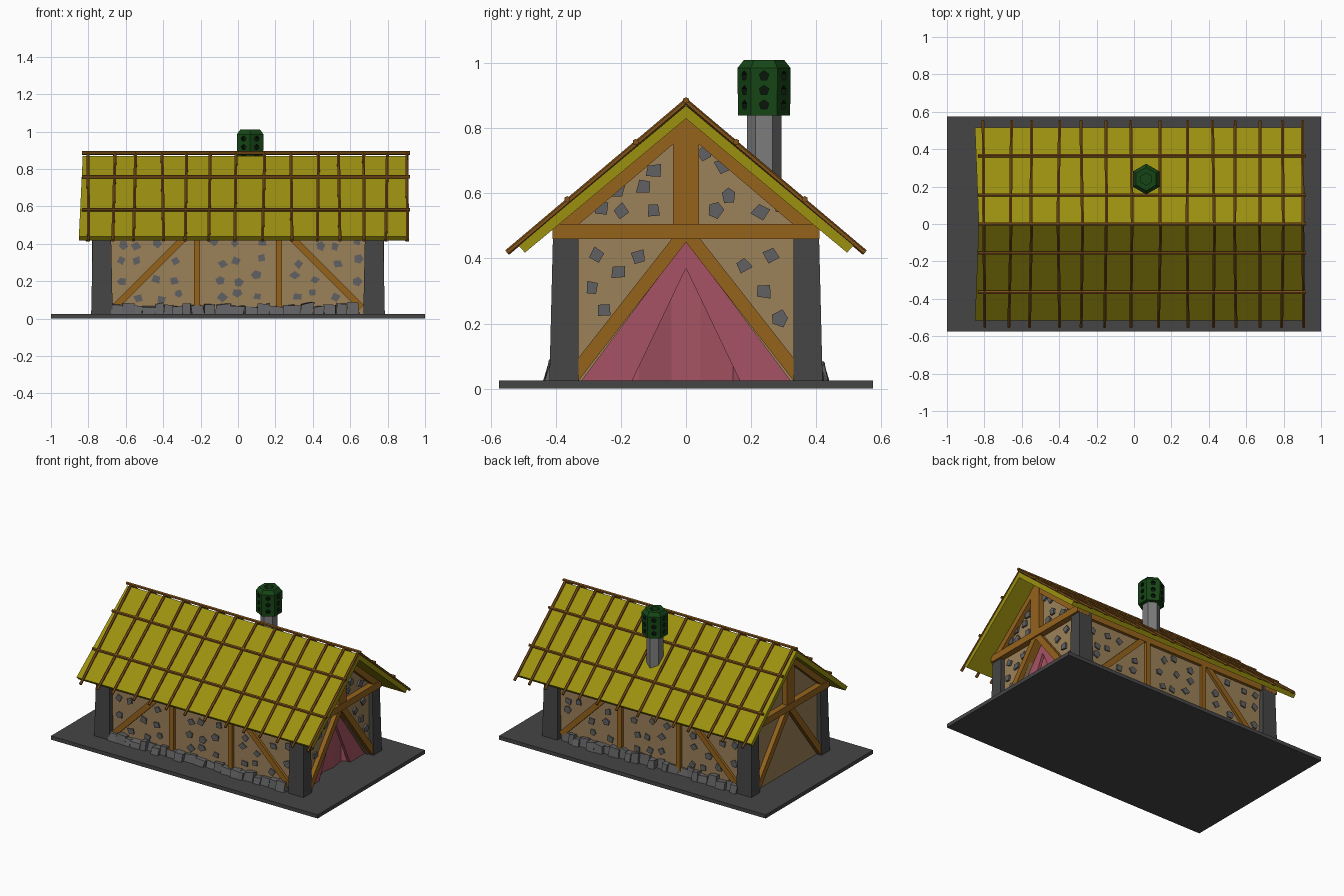
import bpy, bmesh, random
from math import sin, cos, pi
from mathutils import Vector, Matrix

if "Cube" in bpy.data.objects:
    bpy.data.objects.remove(bpy.data.objects["Cube"])

random.seed(7)
U = random.uniform


def material(name, r, g, b):
    m = bpy.data.materials.new(name)
    m.diffuse_color = (r, g, b, 1)
    m.use_nodes = True
    m.node_tree.nodes["Principled BSDF"].inputs["Base Color"].default_value = m.diffuse_color
    return m


WOOD = material("wood", 0.30, 0.125, 0.012)
PLASTER = material("plaster", 0.33, 0.22, 0.10)
THATCH = material("thatch", 0.33, 0.28, 0.005)
POLE = material("pole_wood", 0.22, 0.085, 0.01)
CLOTH = material("cloth", 0.38, 0.085, 0.125)
DARK = material("dark_stone", 0.06, 0.06, 0.06)
STONE = material("stone", 0.12, 0.12, 0.125)
GREEN = material("green_metal", 0.008, 0.06, 0.008)
SOOT = material("soot", 0.003, 0.008, 0.003)


def finish(bm, name, mat=None):
    bmesh.ops.recalc_face_normals(bm, faces=bm.faces[:])
    me = bpy.data.meshes.new(name)
    bm.to_mesh(me)
    bm.free()
    ob = bpy.data.objects.new(name, me)
    bpy.context.collection.objects.link(ob)
    if mat:
        me.materials.append(mat)
    return ob


def prism(bm, pts, a, b, axis):
    """Extrude a 2D outline from a to b along x (yz outline) or y (xz outline)."""
    put = (lambda p, d: (d, p[0], p[1])) if axis == 'x' else (lambda p, d: (p[0], d, p[1]))
    lo = [bm.verts.new(put(p, a)) for p in pts]
    hi = [bm.verts.new(put(p, b)) for p in pts]
    bm.faces.new(lo)
    bm.faces.new(hi)
    n = len(pts)
    for i in range(n):
        bm.faces.new((lo[i], lo[(i + 1) % n], hi[(i + 1) % n], hi[i]))


def beam(bm, p, q, w, a, b, axis):
    p, q = Vector(p), Vector(q)
    d = (q - p).normalized()
    n = Vector((-d.y, d.x)) * w / 2
    prism(bm, [p + n, q + n, q - n, p - n], a, b, axis)


def pole(bm, p, q, r, sides=6):
    p, q = Vector(p), Vector(q)
    rot = (q - p).to_track_quat('Z', 'Y').to_matrix().to_4x4()
    bmesh.ops.create_cone(bm, cap_ends=True, segments=sides, radius1=r, radius2=r,
                          depth=(q - p).length, matrix=Matrix.Translation((p + q) / 2) @ rot)


def loft(bm, rings, cx, cy, sides=6):
    """Stack of (z, radius) rings with a vertex pointing along y."""
    prev = None
    for i, (z, r) in enumerate(rings):
        ring = [bm.verts.new((cx + r * sin(2 * pi * k / sides), cy + r * cos(2 * pi * k / sides), z))
                for k in range(sides)]
        if prev:
            for k in range(sides):
                j = (k + 1) % sides
                bm.faces.new((prev[k], prev[j], ring[j], ring[k]))
        if i in (0, len(rings) - 1):
            bm.faces.new(ring)
        prev = ring


def pebble(bm, u, v, a, b, axis):
    n, t = random.choice((4, 4, 5)), U(0, 6)
    pts = [(u + U(.02, .033) * cos(t + 2 * pi * k / n), v + U(.02, .03) * sin(t + 2 * pi * k / n))
           for k in range(n)]
    prism(bm, pts, a, b, axis)


# Ground slab
bm = bmesh.new()
prism(bm, [(-1, 0), (1, 0), (1, .025), (-1, .025)], -.575, .575, 'y')
finish(bm, "base_slab", DARK)

# House body and the gable wall with its tent-shaped doorway
bm = bmesh.new()
house = [(.38, .025), (.38, .5), (0, .825), (-.38, .5), (-.38, .025)]
prism(bm, house, -.75, .66, 'x')
finish(bm, "house_body", PLASTER)
bm = bmesh.new()
prism(bm, house + [(-.32, .025), (0, .455), (.32, .025)], .66, .75, 'x')
finish(bm, "door_gable_wall", PLASTER)

# Tapered corner pillars
bm = bmesh.new()
for sx in (-1, 1):
    for sy in (-1, 1):
        lo = [bm.verts.new((sx * x, sy * y, .025)) for x, y in ((.67, .33), (.785, .33), (.785, .42), (.67, .42))]
        hi = [bm.verts.new((sx * x, sy * y, .51)) for x, y in ((.68, .33), (.775, .33), (.775, .408), (.68, .408))]
        bm.faces.new(lo)
        bm.faces.new(hi)
        for i in range(4):
            j = (i + 1) % 4
            bm.faces.new((lo[i], lo[j], hi[j], hi[i]))
finish(bm, "corner_pillars", DARK)

# Timber framing on the gables
bm = bmesh.new()
for s in (-1, 1):
    a, b = s * .70, s * .785
    beam(bm, (-.41, .483), (.41, .483), .045, a, s * .79, 'x')
    prism(bm, [(-.04, .46), (.04, .46), (.04, .81), (0, .84), (-.04, .81)], a, b, 'x')
    for m in (-1, 1):
        prism(bm, [(m * .41, .5), (0, .84), (0, .785), (m * .335, .5)], a, s * .782, 'x')
        prism(bm, [(m * .33, .025), (m * .33, .095), (m * .04, .465), (0, .465), (0, .45)], a, s * .78, 'x')
finish(bm, "gable_timbers", WOOD)

# Timber framing on the long walls
bm = bmesh.new()
for s in (-1, 1):
    a, b = s * .37, s * .40
    beam(bm, (-.70, .475), (.70, .475), .045, a, b, 'y')
    for m in (-1, 1):
        beam(bm, (m * .22, .025), (m * .22, .48), .032, a, b, 'y')
        beam(bm, (m * .66, .06), (m * .235, .485), .036, a, s * .398, 'y')
finish(bm, "side_timbers", WOOD)

# Stones set in the long walls
bm = bmesh.new()
for s in (-1, 1):
    for i in range(13):
        for k in range(4):
            x, z = -.63 + i * .105 + U(-.025, .025), .12 + k * .095 + U(-.02, .02)
            if abs(abs(x) - .22) > .045 and abs(abs(x) - .72 + z) > .055:
                pebble(bm, x, z, s * .37, s * .388, 'y')
finish(bm, "side_wall_stones", STONE)

# Stones set in the door gable
spots = [(-.10, .67), (-.13, .62), (-.21, .61), (-.26, .555), (-.20, .545), (-.10, .55), (.06, .725),
         (.115, .685), (.23, .63), (.13, .595), (.2, .67), (.09, .55), (.23, .545), (.29, .56),
         (-.275, .41), (-.21, .36), (-.145, .405), (-.29, .31), (-.25, .24),
         (.26, .41), (.175, .38), (.24, .30), (.29, .215)]
bm = bmesh.new()
for y, z in spots:
    pebble(bm, y, z, .74, .762, 'x')
finish(bm, "gable_stones", STONE)

# Rough footing stones along both long walls
bm = bmesh.new()
for s in (-1, 1):
    x = -.68
    while x < .64:
        w, h, d = U(.04, .085), U(.04, .065), U(.40, .438)
        vs = bmesh.ops.create_cube(bm, size=1)["verts"]
        for v in vs:
            v.co = (x + w / 2 + v.co.x * w * U(.8, 1.1),
                    s * ((d if v.co.y > 0 else .37) - (.012 if v.co.z > 0 else 0) + U(-.004, .004)),
                    .025 + (h * U(.8, 1.1) if v.co.z > 0 else 0))
        x += w * U(.85, 1.05)
finish(bm, "footing_stones", STONE)

# Door curtain: two drawn flaps and a pleated cloth behind them
bm = bmesh.new()
for m in (-1, 1):
    prism(bm, [(m * .325, .025), (0, .452), (0, .37), (m * .165, .025)], .705, .725, 'x')
finish(bm, "door_flaps", CLOTH)
bm = bmesh.new()
cols = [(-.17, .70), (-.145, .70), (-.045, .67), (.045, .685), (.145, .67), (.17, .70)]
rows = [[bm.verts.new((x, y, z)) for z in (.025, .44 - abs(y) * 1.3)] for y, x in cols]
for p, q in zip(rows, rows[1:]):
    bm.faces.new((p[0], q[0], q[1], p[1]))
finish(bm, "door_pleats", CLOTH)

# Thatched roof, its left end slightly longer at the eaves
bm = bmesh.new()
prism(bm, [(0, .87), (.515, .44), (.495, .418), (0, .83), (-.495, .418), (-.515, .44)], -.83, .91, 'x')
for v in bm.verts:
    if v.co.x < 0:
        v.co.x -= abs(v.co.y) * .04
finish(bm, "thatched_roof", THATCH)

# Lattice of poles over the thatch
bm = bmesh.new()
for x in (-.80, -.66, -.55, -.405, -.275, -.15, -.01, .14, .285, .43, .54, .675, .80, .905):
    for s in (-1, 1):
        pole(bm, (x + U(-.004, .004), 0, .882), (x + U(-.012, .008), s * .55, .418), .009)
for y, z in ((0, .886), (.155, .758), (.365, .582)):
    for s in ((1,) if y == 0 else (-1, 1)):
        pole(bm, (-.835, s * y, z), (.92, s * y, z), .010)
finish(bm, "roof_poles", POLE)

# Chimney pipe
CX, CY = .065, .24
bm = bmesh.new()
loft(bm, [(.58, .053), (.86, .053)], CX, CY)
finish(bm, "chimney_pipe", material("pipe_grey", .20, .20, .20))

# Perforated chimney cap
bm = bmesh.new()
loft(bm, [(.84, .080), (.985, .082), (1.01, .062), (1.01, .032), (.97, .032)], CX, CY)
cap = finish(bm, "chimney_cap", GREEN)
cap.data.materials.append(SOOT)
bm = bmesh.new()
for k in range(6):
    d = Vector((cos(k * pi / 3), sin(k * pi / 3), 0))
    for z in (.872, .917, .962):
        c = Vector((CX, CY, z))
        pole(bm, c + d * .052, c + d * .09, .0155, 5)
holes = finish(bm, "cap_hole_cutter", SOOT)
holes.hide_render = True
holes.display_type = 'WIRE'
mod = cap.modifiers.new("holes", 'BOOLEAN')
mod.operation = 'DIFFERENCE'
mod.solver = 'EXACT'
mod.material_mode = 'TRANSFER'
mod.object = holes
